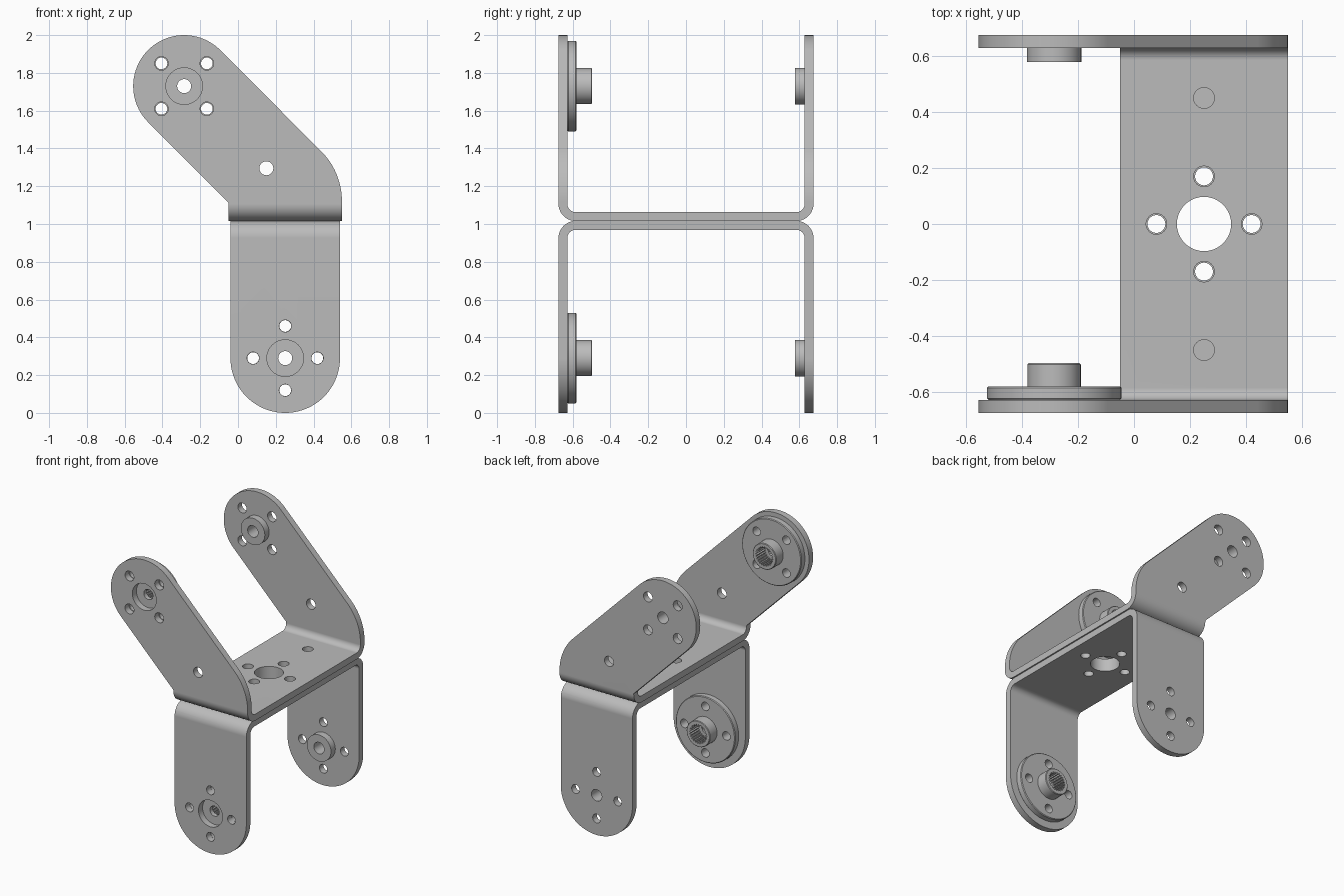
import bpy, bmesh
from math import cos, sin, pi, radians

if "Cube" in bpy.data.objects:
    bpy.data.objects.remove(bpy.data.objects["Cube"])

grey = bpy.data.materials.new("machined grey")
grey.use_nodes = True
colour = (0.5, 0.5, 0.5, 1)
grey.diffuse_color = colour
grey.node_tree.nodes["Principled BSDF"].inputs["Base Color"].default_value = colour

SEAM = 1.016      # height where the two brackets touch
OUT = 0.675       # outer half depth of the brackets
THICK = 0.047
BEND = 0.09       # outer bend radius
HUB = 0.097       # hub radius


def arc(cx, cy, r, start, end, n):
    angles = [radians(start + (end - start) * i / n) for i in range(n + 1)]
    return [(cx + r * cos(a), cy + r * sin(a)) for a in angles]


def circle(cx, cy, r, n=40):
    return arc(cx, cy, r, 0, 360, n)[:-1]


def prism(bm, points, axis, a, b):
    """Extrude a closed outline along an axis from a to b."""
    place = {"x": lambda p, t: (t, p[0], p[1]),
             "y": lambda p, t: (p[0], t, p[1]),
             "z": lambda p, t: (p[0], p[1], t)}[axis]
    loft(bm, [[place(p, t) for p in points] for t in (a, b)])


def loft(bm, rings):
    """Skin a stack of rings and cap both ends."""
    rows = [[bm.verts.new(p) for p in ring] for ring in rings]
    n = len(rows[0])
    for low, high in zip(rows, rows[1:]):
        for i in range(n):
            j = (i + 1) % n
            bm.faces.new((low[i], low[j], high[j], high[i]))
    bm.faces.new(rows[0][::-1])
    bm.faces.new(rows[-1])


def make(name, bm):
    bmesh.ops.recalc_face_normals(bm, faces=bm.faces)
    mesh = bpy.data.meshes.new(name)
    bm.to_mesh(mesh)
    bm.free()
    mesh.materials.append(grey)
    obj = bpy.data.objects.new(name, mesh)
    bpy.context.collection.objects.link(obj)
    return obj


def carve(obj, cutter_bm, operation="DIFFERENCE"):
    """Apply a boolean and discard the cutter."""
    cutter = make("cutter", cutter_bm)
    cutter.hide_render = True
    mod = obj.modifiers.new("carve", "BOOLEAN")
    mod.operation, mod.solver, mod.object = operation, "EXACT", cutter
    graph = bpy.context.evaluated_depsgraph_get()
    result = bpy.data.meshes.new_from_object(obj.evaluated_get(graph))
    obj.modifiers.clear()
    obj.data = result
    bpy.data.objects.remove(cutter)


def finish(obj):
    for other in bpy.context.selected_objects:
        other.select_set(False)
    obj.select_set(True)
    bpy.context.view_layer.objects.active = obj
    bpy.ops.object.shade_smooth_by_angle(angle=radians(32))
    mod = obj.modifiers.new("even shading", "WEIGHTED_NORMAL")
    mod.keep_sharp = True


def ring_of(cx, cy, turn, r):
    """Four bolt holes around a centre."""
    return [circle(cx + 0.17 * cos(a), cy + 0.17 * sin(a), r, 24)
            for a in (radians(turn) + k * pi / 2 for k in range(4))]


def bracket(name, side, outline, x0, x1, side_holes, web_holes):
    # Folded strip, opening up (side 1) or down (side -1)
    c = OUT - BEND
    outer = [(-OUT, 1.2)] + arc(-c, BEND, BEND, 180, 270, 10)
    outer += [(-y, h) for y, h in reversed(outer)]
    inner = [(THICK - OUT, 1.2)] + arc(-c, BEND, BEND - THICK, 180, 270, 10)
    inner += [(-y, h) for y, h in reversed(inner)]
    bm = bmesh.new()
    prism(bm, [(y, SEAM + side * h) for y, h in outer + inner[::-1]], "x", x0, x1)
    obj = make(name, bm)
    # Trim to the side outline
    bm = bmesh.new()
    prism(bm, outline, "y", -1, 1)
    carve(obj, bm, "INTERSECT")
    # Drill the arms and the web
    bm = bmesh.new()
    for hole in side_holes:
        prism(bm, hole, "y", -0.8, 0.8)
    for hole in web_holes:
        prism(bm, hole, "z", SEAM - 0.1, SEAM + 0.1)
    carve(obj, bm)
    finish(obj)


def servo_horn(name, cx, cz, turn):
    # Stepped disc with a splined socket, on the inside of the front arm
    profile = [(0.235, -0.628), (0.24, -0.623), (0.24, -0.585), (0.235, -0.58),
               (0.095, -0.58), (0.095, -0.501), (0.091, -0.497)]
    bm = bmesh.new()
    loft(bm, [[(x, y, z) for x, z in circle(cx, cz, r, 64)] for r, y in profile])
    obj = make(name, bm)
    bm = bmesh.new()
    teeth = 24
    spline = [(cx + r * cos(a), cz + r * sin(a))
              for k in range(teeth * 4)
              for a, r in [(k * pi / teeth / 2, 0.07 if k % 4 < 2 else 0.06)]]
    prism(bm, spline, "y", -0.595, -0.4)
    for hole in ring_of(cx, cz, turn, 0.031):
        prism(bm, hole, "y", -0.8, -0.4)
    carve(obj, bm)
    bm = bmesh.new()
    prism(bm, circle(cx, cz, 0.037), "y", -0.8, -0.4)
    carve(obj, bm)
    finish(obj)


def idler_hub(name, cx, cz):
    # Plain bushing, flush with the outside of the back arm
    bm = bmesh.new()
    prism(bm, circle(cx, cz, HUB), "y", 0.578, OUT)
    obj = make(name, bm)
    bm = bmesh.new()
    prism(bm, circle(cx, cz, 0.042), "y", 0.4, 0.8)
    carve(obj, bm)
    finish(obj)


# Shared web holes
MID = 0.25
LOW = (0.25, 0.29)
HIGH = (-0.285, 1.73)

# Lower bracket with straight round-ended arms
lower = arc(*LOW, 0.29, 180, 360, 40) + [(0.54, 1.1), (-0.04, 1.1)]
bracket("lower_bracket", -1, lower, -0.04, 0.54,
        [circle(*LOW, HUB)] + ring_of(*LOW, 0, 0.032),
        [circle(MID, 0, HUB)] + ring_of(MID, 0, 0, 0.032))

# Upper bracket with arms leaning to one side
upper = ([(-0.05, 0.95), (0.55, 0.95)] + arc(0.18, 1.122, 0.37, 0, 45, 14)
         + arc(*HIGH, 0.27, 45, 225, 40) + [(-0.05, 1.113)])
bracket("upper_bracket", 1, upper, -0.7, 0.7,
        [circle(*HIGH, HUB), circle(0.15, 1.295, 0.037, 24)]
        + ring_of(*HIGH, 45, 0.036),
        [circle(MID, 0, HUB)] + ring_of(MID, 0, 0, 0.037)
        + [circle(MID, y, 0.037, 24) for y in (-0.45, 0.45)])

# Pivots on both brackets
for label, centre, turn in (("lower", LOW, 0), ("upper", HIGH, 45)):
    servo_horn(label + "_servo_horn", *centre, turn)
    idler_hub(label + "_idler_hub", *centre)
